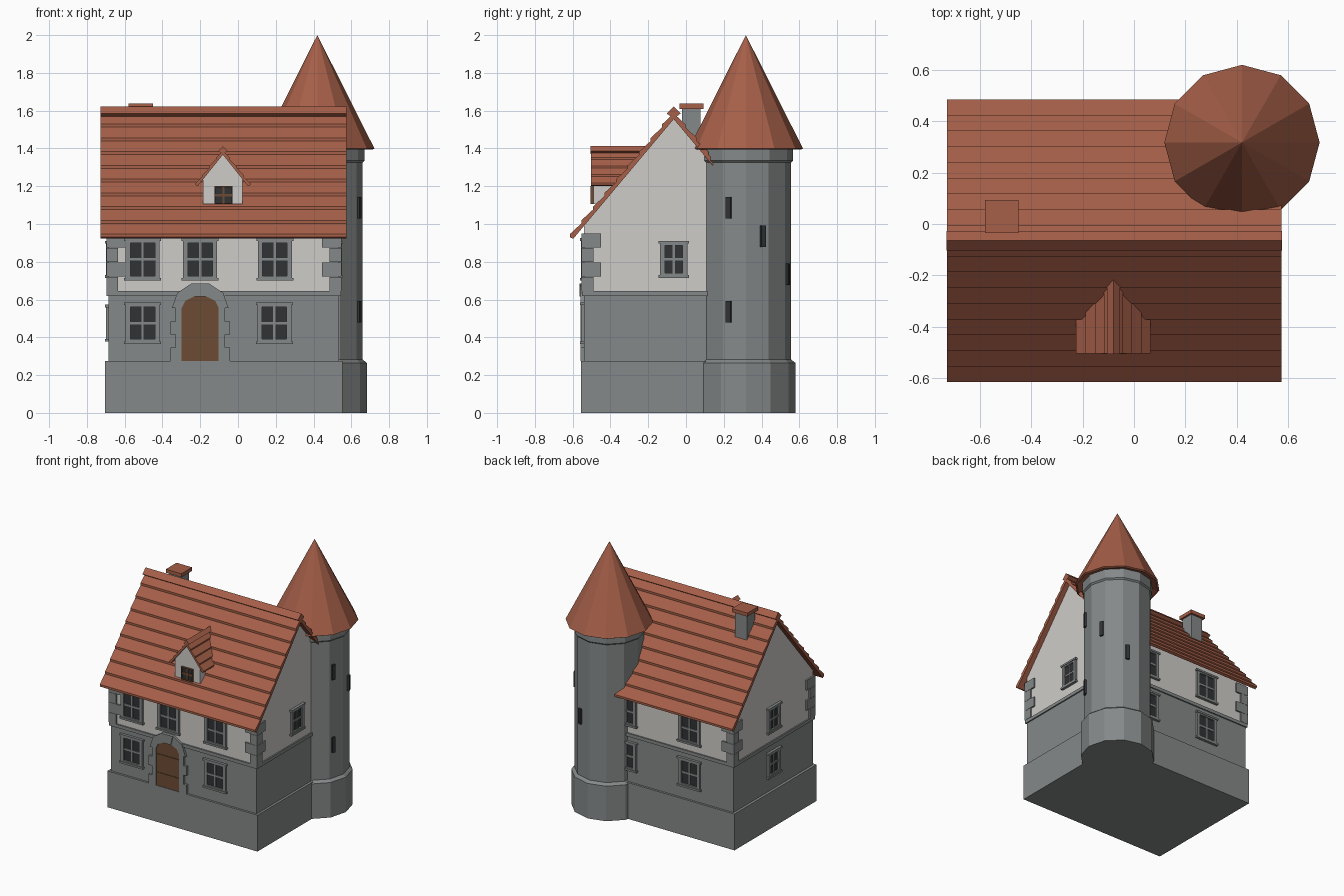
import bpy, bmesh
from math import sin, cos, pi, radians
from mathutils import Matrix, Vector

if "Cube" in bpy.data.objects:
    bpy.data.objects.remove(bpy.data.objects["Cube"])


def material(name, r, g, b):
    m = bpy.data.materials.new(name)
    m.use_nodes = True
    m.diffuse_color = (r, g, b, 1)
    bsdf = next(n for n in m.node_tree.nodes if n.type == 'BSDF_PRINCIPLED')
    bsdf.inputs["Base Color"].default_value = (r, g, b, 1)
    return m


STONE = material("grey stone", .235, .25, .25)
PLASTER = material("white plaster", .62, .605, .58)
TILE = material("terracotta tile", .38, .115, .065)
GLASS = material("dark glass", .03, .032, .035)
WOOD = material("brown wood", .15, .072, .034)


def finish(name, bm, *mats):
    bmesh.ops.recalc_face_normals(bm, faces=bm.faces)
    mesh = bpy.data.meshes.new(name)
    bm.to_mesh(mesh)
    bm.free()
    for m in mats:
        mesh.materials.append(m)
    ob = bpy.data.objects.new(name, mesh)
    bpy.context.collection.objects.link(ob)
    return ob


def add_box(bm, x0, x1, y0, y1, z0, z1, mat=0, frame=Matrix()):
    size = Matrix.Diagonal((x1 - x0, y1 - y0, z1 - z0, 1))
    centre = Matrix.Translation(((x0 + x1) / 2, (y0 + y1) / 2, (z0 + z1) / 2))
    made = bmesh.ops.create_cube(bm, size=1, matrix=frame @ centre @ size)
    for f in {f for v in made['verts'] for f in v.link_faces}:
        f.material_index = mat


def box(name, mat, *extent, frame=Matrix()):
    bm = bmesh.new()
    add_box(bm, *extent, frame=frame)
    return finish(name, bm, mat)


def add_prism(bm, points, axis, w0, w1):
    """Extrude a (u, z) outline along x or y."""
    def place(u, z, w):
        return Vector((w, u, z) if axis == 'x' else (u, w, z))
    a = [bm.verts.new(place(u, z, w0)) for u, z in points]
    b = [bm.verts.new(place(u, z, w1)) for u, z in points]
    bm.faces.new(a)
    bm.faces.new(b[::-1])
    for i in range(len(a)):
        j = (i + 1) % len(a)
        bm.faces.new((a[i], a[j], b[j], b[i]))


def prism(name, mat, points, axis, w0, w1):
    bm = bmesh.new()
    add_prism(bm, points, axis, w0, w1)
    return finish(name, bm, mat)


def lathe(name, mat, profile, cx, cy, sides=12):
    bm = bmesh.new()
    rings = [[bm.verts.new((cx + r * cos(2 * pi * i / sides),
                            cy + r * sin(2 * pi * i / sides), z))
              for i in range(sides)] for r, z in profile]
    for lo, hi in zip(rings, rings[1:]):
        for i in range(sides):
            j = (i + 1) % sides
            bm.faces.new((lo[i], lo[j], hi[j], hi[i]))
    bm.faces.new(rings[0][::-1])
    bm.faces.new(rings[-1])
    bmesh.ops.remove_doubles(bm, verts=bm.verts, dist=.0005)
    return finish(name, bm, mat)


def gable(name, mat, mid, half, base, apex, slope, axis, w0, w1):
    eave = apex - slope * half
    return prism(name, mat, [(mid - half, base), (mid + half, base), (mid + half, eave),
                             (mid, apex), (mid - half, eave)], axis, w0, w1)


def tiled_roof(name, mid, half, ridge, slope, rows, step, thick, axis, w0, w1):
    """Pitched roof whose tile rows overlap like saw teeth, with a ridge cap."""
    side = []
    for i in range(rows):
        u0, u1 = half * i / rows, half * (i + 1) / rows
        side += [(u0, ridge - slope * u0), (u1, ridge - slope * u1 + step)]
    side += [(half, ridge - slope * half)]
    inner = half - thick * .6
    side += [(inner, ridge - thick - slope * inner)]
    left = [(mid - u, z) for u, z in side[1:]]
    right = [(mid + u, z) for u, z in side]
    prism(name, TILE, right + [(mid, ridge - thick)] + left[::-1], axis, w0, w1)
    c = thick * 1.25
    prism(name + "_ridge_cap", TILE,
          [(mid - c, ridge), (mid, ridge - c * .7), (mid + c, ridge), (mid, ridge + c)],
          axis, w0 - .001, w1 + .001)


# House body
X0, X1, Y0, Y1 = -.685, .535, -.54, .41
MID = (Y0 + Y1) / 2
box("plinth", STONE, X0 - .02, X1 + .018, Y0 - .016, Y1 + .016, 0, .275)
box("ground_floor_wall", STONE, X0, X1, Y0, Y1, .27, .63)
box("floor_band", STONE, X0 - .01, X1 + .01, Y0 - .01, Y1 + .01, .62, .645)
gable("upper_wall", PLASTER, MID, .475, .64, 1.557, 1.19, 'x', X0, X1)
tiled_roof("main_roof", MID, .55, 1.585, 1.19, 9, .016, .03, 'x', -.728, .574)

# Corner stones, alternately long and short
for side_x, cx in (("left", X1), ("right", X0)):
    for side_y, cy in (("front", Y0), ("back", Y1)):
        bm = bmesh.new()
        sx, sy = (-1 if cx > 0 else 1), (-1 if cy > 0 else 1)
        for i in range(4):
            reach = (.05, .09)[i % 2]
            xs = sorted((cx - sx * .012, cx + sx * reach))
            ys = sorted((cy - sy * .012, cy + sy * reach))
            z = .645 + i * .0765
            add_box(bm, *xs, *ys, z, z + .075)
        finish(f"{side_y}_{side_x}_corner_stones", bm, STONE)


# Windows: frame, crossbars and panes, facing -y before being turned
def window(name, x, y, z, turn, w, h, border=.025, trim=STONE, ledges=True):
    frame = Matrix.Translation((x, y, z)) @ Matrix.Rotation(radians(turn), 4, 'Z')
    a, b = w / 2, h / 2
    bm = bmesh.new()
    add_box(bm, -a + .002, a - .002, -.004, .01, -b + .002, b - .002, 1, frame)
    for s in (-1, 1):
        xs = sorted((s * a, s * (a - border)))
        zs = sorted((s * b, s * (b - border)))
        add_box(bm, *xs, -.015, .01, -b, b, 0, frame)
        add_box(bm, -a, a, -.015, .01, *zs, 0, frame)
        if ledges:
            zs = sorted((s * b, s * (b - .014)))
            add_box(bm, -a - .008, a + .008, -.02, .01, *zs, 0, frame)
    add_box(bm, -.006, .006, -.01, .01, -b, b, 0, frame)
    add_box(bm, -a, a, -.01, .01, -.007, .007, 0, frame)
    finish(name, bm, trim, GLASS)


UP, LOW = .8125, .475
for i, x in enumerate((-.505, -.2, .195)):
    window(f"front_upper_window_{i + 1}", x, Y0, UP, 0, .18, .225)
for i, x in enumerate((-.505, .192)):
    window(f"front_lower_window_{i + 1}", x, Y0, LOW, 0, .18, .22)
for i, x in enumerate((-.32, .215)):
    window(f"back_upper_window_{i + 1}", x, Y1, UP, 180, .18, .225)
    window(f"back_lower_window_{i + 1}", x, Y1, LOW, 180, .18, .22)
window("left_gable_window", X1, MID, UP, 90, .145, .195)
window("right_gable_window", X0, MID, UP, -90, .145, .195)
window("right_lower_window", X0, MID, LOW, -90, .145, .195)

# Arched door with stone surround
DOOR_X, SPRING = -.2, .555


def arch(t, rx, rz):
    return DOOR_X + rx * cos(t), SPRING + rz * sin(t)


curve = [arch(pi * i / 8, .1, .067) for i in range(9)]
prism("door", WOOD, [(DOOR_X - .1, .275), (DOOR_X + .1, .275)] + curve, 'y', Y0 - .012, Y0 + .02)
for i, z in enumerate((.36, .5)):
    box(f"door_batten_{i + 1}", WOOD, DOOR_X - .095, DOOR_X + .095, Y0 - .016, Y0, z, z + .018)
bm = bmesh.new()
for s in (-1, 1):
    for i in range(4):
        xs = sorted((DOOR_X + s * .098, DOOR_X + s * (.158, .132)[i % 2]))
        z = .275 + i * .07
        add_box(bm, *xs, Y0 - .018, Y0 + .02, z, z + .07)
finish("door_jambs", bm, STONE)
bm = bmesh.new()
for i in range(5):
    t0, t1 = pi * i / 5, pi * (i + 1) / 5
    add_prism(bm, [arch(t0, .098, .065), arch(t0, .15, .137), arch(t1, .15, .137),
                   arch(t1, .098, .065)], 'y', Y0 - (.024 if i == 2 else .018), Y0 + .02)
finish("door_arch_stones", bm, STONE)

# Dormer
DX, DY = -.08, -.49
gable("dormer_wall", PLASTER, DX, .105, 1.105, 1.372, 1.25, 'y', DY, -.2)
tiled_roof("dormer_roof", DX, .145, 1.387, 1.25, 4, .01, .02, 'y', DY - .014, -.2)
window("dormer_window", DX + .003, DY, 1.153, 0, .095, .094, .006, WOOD, False)

# Chimney
box("chimney", STONE, -.565, -.465, -.02, .077, 1.35, 1.615)
box("chimney_cap", TILE, -.58, -.45, -.035, .093, 1.61, 1.637)

# Round tower with pointed roof
TX, TY = .42, .317
lathe("tower", STONE, [(.262, 0), (.262, .265), (.24, .282), (.24, 1.325),
                       (.25, 1.335), (.25, 1.41)], TX, TY)
lathe("tower_roof", TILE, [(.24, 1.41), (.29, 1.394), (.302, 1.4), (0, 2)], TX, TY)
for i, (angle, z) in enumerate(((-22.5, .535), (67.5, .735), (22.5, .935), (-22.5, 1.085))):
    place = Matrix.Translation((TX, TY, z)) @ Matrix.Rotation(radians(angle + 90), 4, 'Z')
    box(f"tower_slit_{i + 1}", GLASS, -.014, .014, -.248, -.22, -.057, .057, frame=place)
